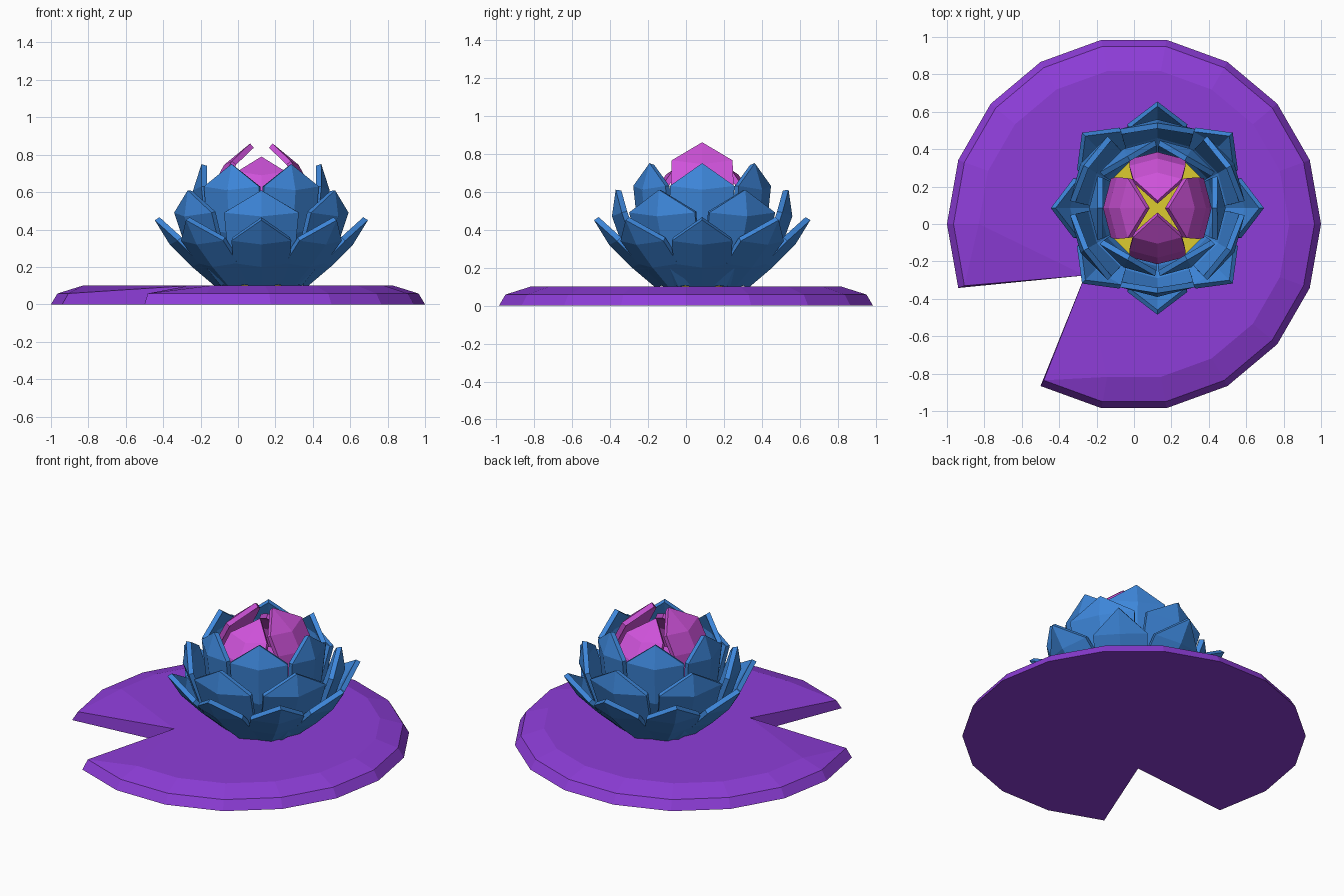
import bpy, bmesh, math
from mathutils import Matrix

if "Cube" in bpy.data.objects:
    bpy.data.objects.remove(bpy.data.objects["Cube"])

CX, CY = 0.125, 0.085   # flower centre on the pad


def material(name, rgb):
    m = bpy.data.materials.new(name)
    m.diffuse_color = (*rgb, 1)
    m.use_nodes = True
    m.node_tree.nodes["Principled BSDF"].inputs["Base Color"].default_value = m.diffuse_color
    return m


PURPLE = material("pad purple", (0.27, 0.047, 0.69))
BLUE = material("petal blue", (0.047, 0.24, 0.70))
PINK = material("inner petal magenta", (0.62, 0.085, 0.70))
YELLOW = material("centre yellow", (0.72, 0.60, 0.03))


def finish(name, bm, mat):
    me = bpy.data.meshes.new(name)
    bm.to_mesh(me)
    bm.free()
    me.materials.append(mat)
    ob = bpy.data.objects.new(name, me)
    bpy.context.collection.objects.link(ob)
    return ob


# Lily pad: 18-sided, one corner pulled in to make the notch
def pad_ring(bm, r, z, notch=(-0.262, -0.275)):
    ring = []
    for i in range(18):
        a = math.radians(20 * i)
        x, y = (notch if i == 11 else (r * math.cos(a), r * math.sin(a)))
        ring.append(bm.verts.new((x, y, z)))
    return ring


bm = bmesh.new()
low = pad_ring(bm, 1.0, 0.0)
rim = pad_ring(bm, 0.965, 0.058)
for v in (rim[11],):
    v.co.z = 0.1
for i in range(18):
    j = (i + 1) % 18
    bm.faces.new((low[i], low[j], rim[j], rim[i]))
bm.faces.new(low[::-1])
# raised flat top, sloping to the rim and to the notch edges
top = {i: bm.verts.new((0.83 * math.cos(math.radians(20 * i)),
                        0.83 * math.sin(math.radians(20 * i)), 0.1))
       for i in range(18) if i not in (10, 11, 12)}
for i in top:
    j = (i + 1) % 18
    if j in top:
        bm.faces.new((rim[i], rim[j], top[j], top[i]))
bm.faces.new((rim[9], rim[10], top[9]))
bm.faces.new((rim[10], rim[11], top[9]))
bm.faces.new((rim[12], rim[13], top[13]))
bm.faces.new((rim[11], rim[12], top[13]))
hub = bm.verts.new((0.1, 0.1, 0.1))
loop = [top[i % 18] for i in range(13, 28)]
for a, b in zip(loop, loop[1:]):
    bm.faces.new((a, b, hub))
bm.faces.new((loop[-1], rim[11], hub))
bm.faces.new((rim[11], loop[0], hub))
bmesh.ops.recalc_face_normals(bm, faces=bm.faces)
finish("lily_pad", bm, PURPLE)


# Petal ring: rows are (radius, height, half width), tip is (radius, height)
def petal_ring(name, mat, angles, rows, tip, thick=0.03, cup=0.26):
    bm = bmesh.new()
    for deg in angles:
        made, prev = [], None
        for r, z, w in rows:
            row = [bm.verts.new((r - cup * w, -w, z + 0.02)),
                   bm.verts.new((r, 0, z)),
                   bm.verts.new((r - cup * w, w, z + 0.02))]
            if prev:
                for k in (0, 1):
                    bm.faces.new((prev[k], prev[k + 1], row[k + 1], row[k]))
            made += row
            prev = row
        end = bm.verts.new((tip[0], 0, tip[1]))
        made.append(end)
        for k in (0, 1):
            bm.faces.new((prev[k], prev[k + 1], end))
        mat4 = Matrix.Translation((CX, CY, 0)) @ Matrix.Rotation(math.radians(deg), 4, 'Z')
        bmesh.ops.transform(bm, matrix=mat4, verts=made)
    ob = finish(name, bm, mat)
    mod = ob.modifiers.new("thickness", 'SOLIDIFY')
    mod.thickness = thick
    mod.offset = -1


petal_ring("outer_petals", BLUE, range(0, 360, 45),
           [(0.24, 0.09, 0.12), (0.37, 0.20, 0.15), (0.49, 0.32, 0.16)], (0.57, 0.45))
petal_ring("middle_petals", BLUE, range(30, 390, 60),
           [(0.25, 0.10, 0.13), (0.40, 0.26, 0.18), (0.475, 0.47, 0.20)], (0.455, 0.61))
petal_ring("upper_petals", BLUE, range(0, 360, 60),
           [(0.22, 0.12, 0.11), (0.34, 0.38, 0.16), (0.365, 0.61, 0.17)], (0.32, 0.75))
petal_ring("inner_side_petals", PINK, (0, 180),
           [(0.20, 0.25, 0.11), (0.29, 0.48, 0.16), (0.26, 0.63, 0.165), (0.20, 0.745, 0.16)],
           (0.06, 0.86))
petal_ring("inner_front_back_petals", PINK, (90, 270),
           [(0.20, 0.22, 0.11), (0.30, 0.45, 0.15), (0.265, 0.59, 0.15), (0.19, 0.69, 0.13)],
           (0.04, 0.79))

# Yellow flower centre
bm = bmesh.new()
bmesh.ops.create_cone(bm, cap_ends=True, segments=12, radius1=0.18, radius2=0.29, depth=0.32,
                      matrix=Matrix.Translation((CX, CY, 0.25)))
finish("flower_centre", bm, YELLOW)
